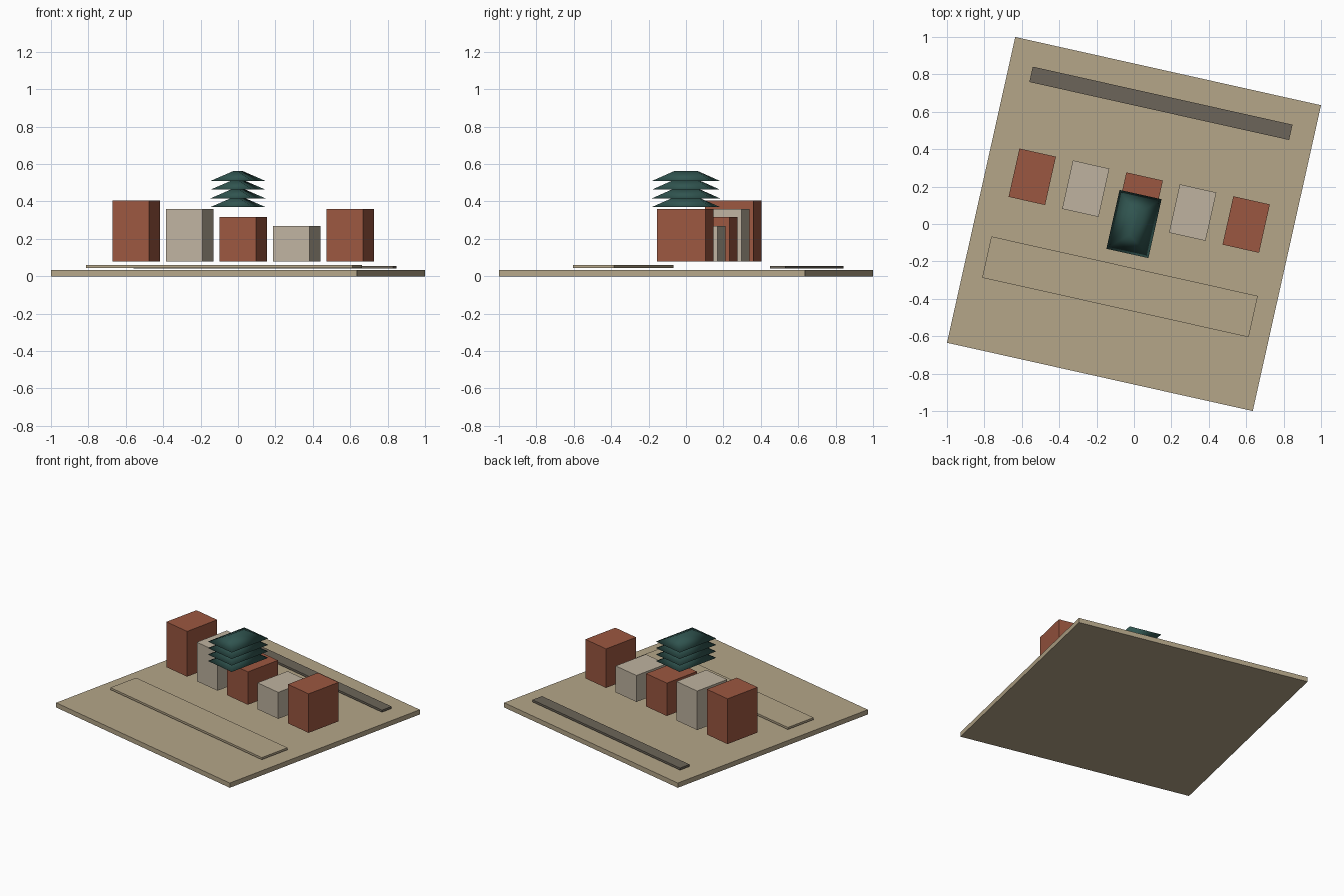
import bpy, bmesh, math
from mathutils import Matrix

if "Cube" in bpy.data.objects:
    bpy.data.objects.remove(bpy.data.objects["Cube"])

TURN = math.atan2(-0.365, 1.635)  # whole site is turned clockwise


def material(name, rgb):
    m = bpy.data.materials.new(name)
    m.diffuse_color = (*rgb, 1)
    m.use_nodes = True
    m.node_tree.nodes["Principled BSDF"].inputs["Base Color"].default_value = m.diffuse_color
    return m


SAND = material("sand", (0.46, 0.38, 0.25))
BRICK = material("brick", (0.33, 0.095, 0.052))
STONE = material("stone", (0.52, 0.45, 0.35))
DARK = material("dark_grey", (0.15, 0.13, 0.10))
GREEN = material("dark_green", (0.03, 0.09, 0.08))


def solid(name, centre, bottom, top, z0, z1, mat, smooth=False):
    """Box or hipped block: bottom and top are (width, depth)."""
    bm = bmesh.new()
    bmesh.ops.create_cube(bm, size=1)
    for v in bm.verts:
        w, d = top if v.co.z > 0 else bottom
        v.co = (centre[0] + v.co.x * w, centre[1] + v.co.y * d,
                z1 if v.co.z > 0 else z0)
    bm.transform(Matrix.Rotation(TURN, 4, 'Z'))
    for f in bm.faces:
        f.smooth = smooth
    me = bpy.data.meshes.new(name)
    bm.to_mesh(me)
    bm.free()
    me.materials.append(mat)
    ob = bpy.data.objects.new(name, me)
    bpy.context.collection.objects.link(ob)


def box(name, centre, size, z0, z1, mat):
    solid(name, centre, size, size, z0, z1, mat)


# Ground slab and the two thin strips above it
box("ground_slab", (0, 0), (1.675, 1.675), 0, 0.034, SAND)
box("front_path", (0, -0.344), (1.46, 0.226), 0.045, 0.060, SAND)
box("back_strip", (0, 0.661), (1.423, 0.084), 0.041, 0.056, DARK)

# Row of five buildings, alternating brick and stone
for i, top in enumerate((0.405, 0.36, 0.316, 0.27, 0.36)):
    box(f"building_{i + 1}", ((i - 2) * 0.293, 0.128), (0.2, 0.265),
        0.08, top, STONE if i % 2 else BRICK)

# Stack of four hipped roof tiers
for i in range(4):
    z = 0.37 + i * 0.0465
    solid(f"roof_tier_{i + 1}", (0, 0), (0.23, 0.3225), (0.02, 0.12),
          z, z + 0.054, GREEN, smooth=True)
